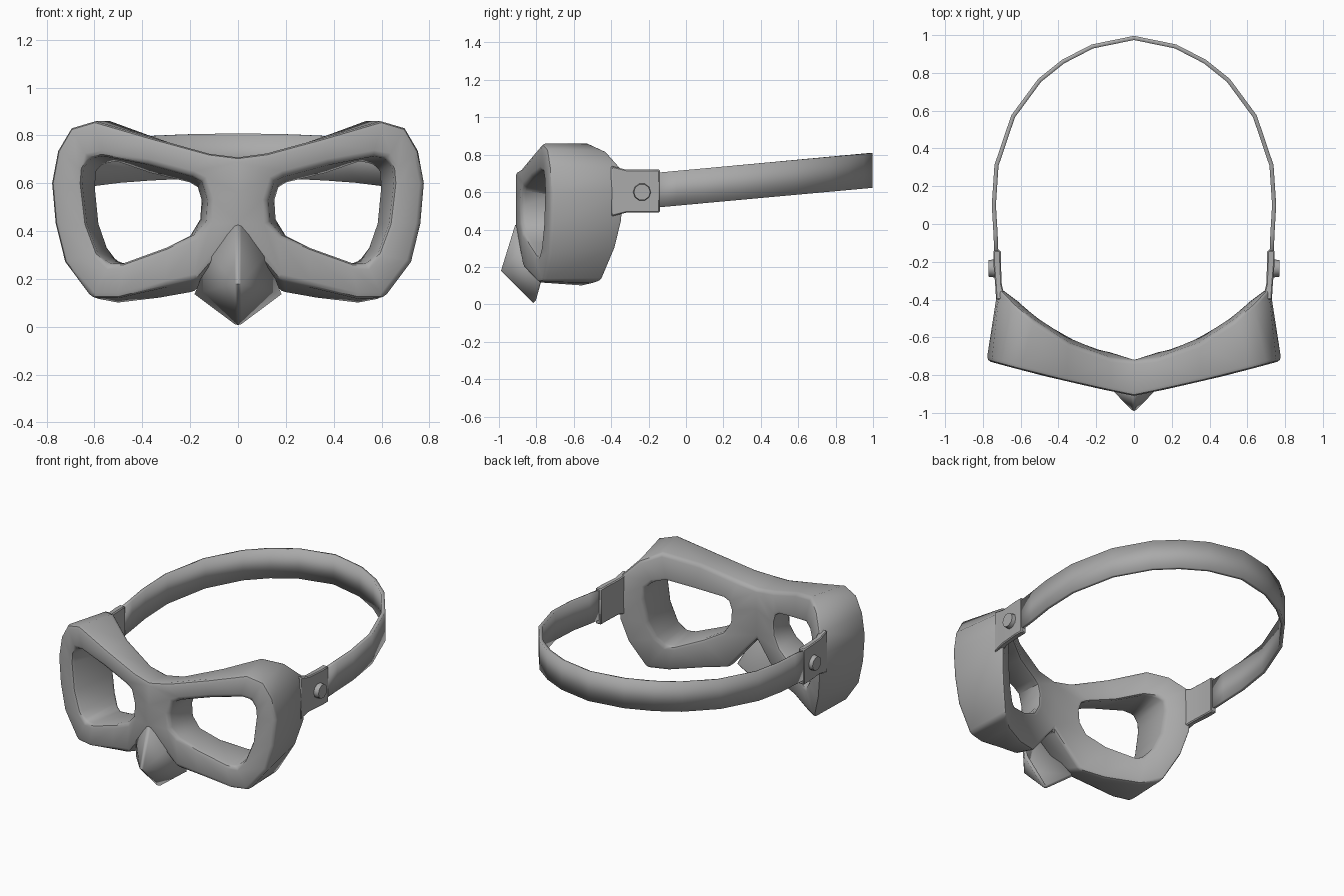
import bpy, bmesh, math
from mathutils import Matrix, Vector

if "Cube" in bpy.data.objects:
    bpy.data.objects.remove(bpy.data.objects["Cube"])

rubber = bpy.data.materials.new("grey_rubber")
rubber.use_nodes = True
rubber.diffuse_color = (0.4, 0.4, 0.4, 1)
rubber.node_tree.nodes["Principled BSDF"].inputs["Base Color"].default_value = (0.4, 0.4, 0.4, 1)


def finish(name, bm, mirror=True, bevel=0.0, segments=2, smooth=40):
    """Mirror across x, soften sharp edges and turn the bmesh into an object."""
    if mirror:
        bmesh.ops.mirror(bm, geom=bm.verts[:] + bm.edges[:] + bm.faces[:],
                         axis='X', merge_dist=0.0005)
        bmesh.ops.remove_doubles(bm, verts=bm.verts[:], dist=0.0005)
    bmesh.ops.recalc_face_normals(bm, faces=bm.faces[:])
    if bevel:
        sharp = [e for e in bm.edges if len(e.link_faces) == 2
                 and e.calc_face_angle(0) > math.radians(42)]
        bmesh.ops.bevel(bm, geom=sharp, offset=bevel, segments=segments,
                        profile=0.5, affect='EDGES', clamp_overlap=True)
    mesh = bpy.data.meshes.new(name)
    bm.to_mesh(mesh)
    bm.free()
    mesh.materials.append(rubber)
    obj = bpy.data.objects.new(name, mesh)
    bpy.context.collection.objects.link(obj)
    bpy.ops.object.select_all(action='DESELECT')
    bpy.context.view_layer.objects.active = obj
    obj.select_set(True)
    bpy.ops.object.shade_smooth_by_angle(angle=math.radians(smooth))
    return obj


def thicken(obj, thickness):
    mod = obj.modifiers.new("thickness", 'SOLIDIFY')
    mod.thickness = thickness
    mod.offset = 0


# Mask frame: four matching (x, z) loops round one eye, starting at the brow centre
outer_front = [(0, .71), (.12, .725), (.36, .79), (.6, .86), (.7, .83), (.755, .735),
               (.78, .6), (.765, .43), (.725, .27), (.61, .12), (.5, .12), (.3, .17),
               (.17, .2), (0, .4), (0, .56)]
inner_front = [(.15, .61), (.19, .63), (.38, .68), (.57, .715), (.625, .705), (.65, .66),
               (.655, .6), (.635, .43), (.59, .31), (.54, .262), (.48, .265), (.3, .33),
               (.18, .385), (.13, .44), (.125, .53)]
inner_back = [(.17, .58), (.2, .6), (.36, .64), (.5, .69), (.56, .68), (.59, .65),
              (.595, .58), (.58, .43), (.545, .33), (.5, .27), (.46, .265), (.31, .32),
              (.2, .38), (.16, .45), (.155, .53)]
outer_back = [(0, .69), (.12, .71), (.34, .79), (.53, .86), (.63, .82), (.71, .73),
              (.72, .6), (.715, .45), (.68, .3), (.6, .12), (.5, .1), (.32, .12),
              (.18, .14), (0, .36), (0, .56)]


def front_y(x):
    return -.91 + .2 * x + .05 * x * x


def back_y(x):
    return -.72 + .75 * x * x


bm = bmesh.new()
loops = []
for points, depth, shift in ((outer_front, front_y, 0), (inner_front, front_y, 0),
                             (inner_back, back_y, .03), (outer_back, back_y, 0)):
    loops.append([bm.verts.new((x, depth(x) + shift, z)) for x, z in points])
count = len(outer_front)
for k in range(4):
    a, b = loops[k], loops[(k + 1) % 4]
    for i in range(count):
        j = (i + 1) % count
        if k == 3 and i >= count - 2:
            continue  # the bridge stays open on the centre plane
        bm.faces.new((a[i], a[j], b[j], b[i]))
finish("mask_frame", bm, bevel=.022)

# Nose cover: a thin folded shell below the bridge
bm = bmesh.new()
top, tip, chin, side, cheek = [bm.verts.new(p) for p in (
    (0, -.905, .43), (0, -.985, .18), (0, -.81, .01), (.175, -.775, .14), (.11, -.87, .3))]
for face in ((top, tip, cheek), (cheek, tip, side), (tip, chin, side)):
    bm.faces.new(face)
thicken(finish("nose_cover", bm, bevel=.012, smooth=50), .02)

# Side tabs that hold the strap
bm = bmesh.new()
rings = []
for y, x_in, x_out, low, high in ((-.4, .68, .73, .47, .74), (-.32, .7, .735, .49, .72),
                                  (-.2, .705, .745, .49, .72), (-.14, .705, .745, .49, .72)):
    rings.append([bm.verts.new(p) for p in (
        (x_in, y, low), (x_out, y, low), (x_out, y, high), (x_in, y, high))])
for a, b in zip(rings, rings[1:]):
    for i in range(4):
        bm.faces.new((a[i], a[i - 1], b[i - 1], b[i]))
bm.faces.new(rings[0])
bm.faces.new(rings[-1])
finish("strap_tabs", bm, bevel=.006, segments=1)

# Round studs on the tabs
bm = bmesh.new()
bmesh.ops.create_cone(bm, cap_ends=True, segments=10, radius1=.05, radius2=.044, depth=.05,
                      matrix=Matrix.Translation((.745, -.235, .6))
                      @ Matrix.Rotation(math.pi / 2, 4, 'Y'))
finish("strap_studs", bm)

# Head strap: a band that rises toward the back
path = [(.727, -.2), (.733, -.05), (.742, .1), (.728, .31), (.64, .57), (.5, .76),
        (.375, .86), (.22, .94), (0, .985)]
bm = bmesh.new()
columns = []
for x, y in path:
    middle = .625 + .092 * y
    columns.append([bm.verts.new((x, y, middle + s * .093)) for s in (-1, 1)])
for a, b in zip(columns, columns[1:]):
    bm.faces.new((a[0], b[0], b[1], a[1]))
thicken(finish("head_strap", bm), .022)
